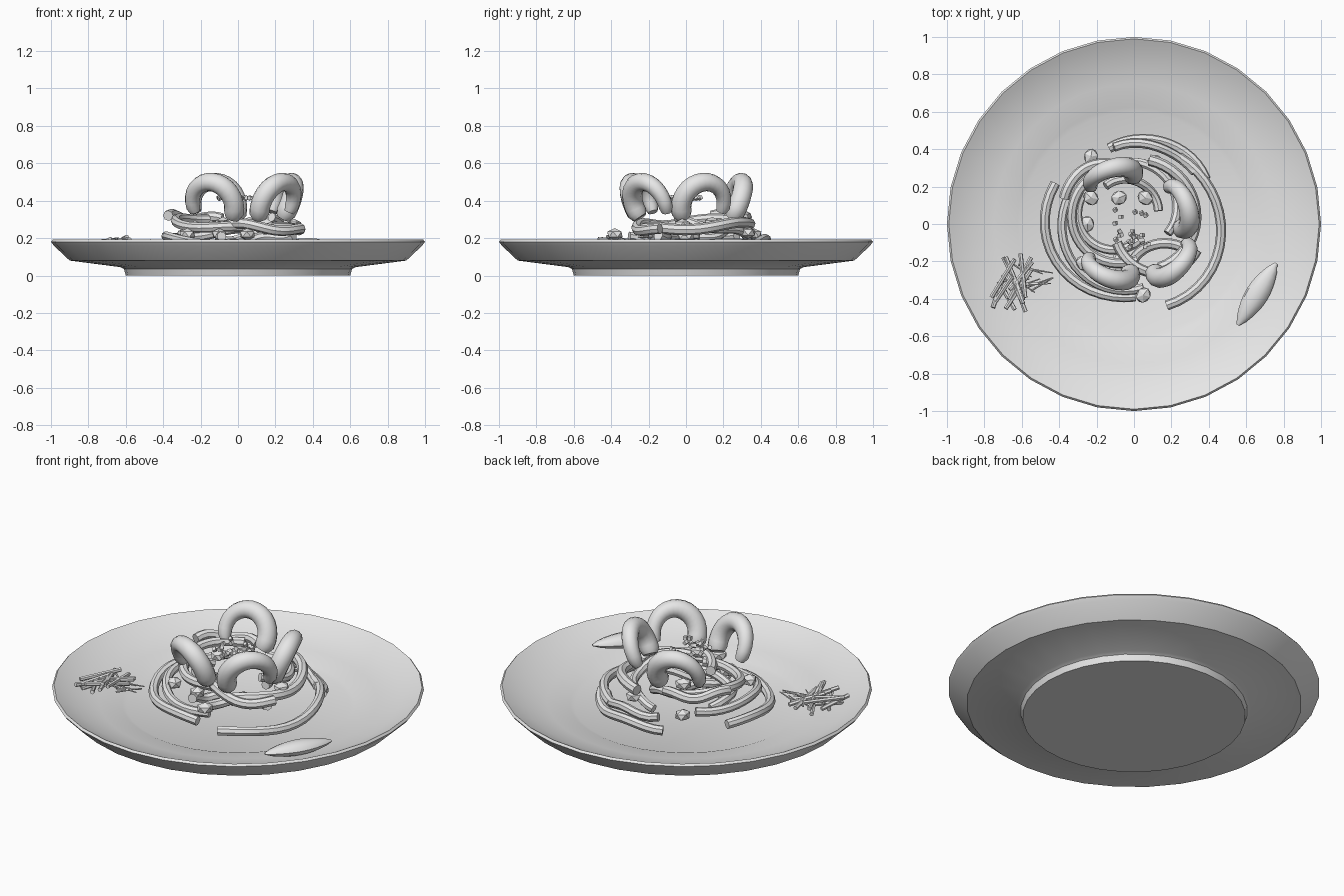
import bpy, bmesh, math, random
from mathutils import Vector, Matrix

cube = bpy.data.objects.get("Cube")
if cube:
    bpy.data.objects.remove(cube, do_unlink=True)

random.seed(4)
grey = bpy.data.materials.new("plain_grey")
grey.use_nodes = True
grey.diffuse_color = (0.8, 0.8, 0.8, 1)
grey.node_tree.nodes["Principled BSDF"].inputs["Base Color"].default_value = (0.8, 0.8, 0.8, 1)


def finish(bm, name, smooth=True, angle=40):
    bmesh.ops.recalc_face_normals(bm, faces=bm.faces)
    mesh = bpy.data.meshes.new(name)
    bm.to_mesh(mesh)
    bm.free()
    mesh.materials.append(grey)
    ob = bpy.data.objects.new(name, mesh)
    bpy.context.collection.objects.link(ob)
    if smooth:
        bpy.ops.object.select_all(action='DESELECT')
        ob.select_set(True)
        bpy.context.view_layer.objects.active = ob
        bpy.ops.object.shade_smooth_by_angle(angle=math.radians(angle))
    return ob


def add_tube(bm, points, radii, sides=8):
    """Capped tube swept along points, with one radius per point."""
    rings = []
    side = None
    for i, p in enumerate(points):
        t = (points[min(i + 1, len(points) - 1)] - points[max(i - 1, 0)]).normalized()
        if side is None:
            side = t.orthogonal().normalized()
        side = (side - t * side.dot(t)).normalized()
        up = t.cross(side)
        ring = []
        for k in range(sides):
            a = math.tau * k / sides
            ring.append(bm.verts.new(p + (side * math.cos(a) + up * math.sin(a)) * radii[i]))
        rings.append(ring)
    for r, s in zip(rings, rings[1:]):
        for k in range(sides):
            n = (k + 1) % sides
            bm.faces.new((r[k], r[n], s[n], s[k]))
    bm.faces.new(rings[0])
    bm.faces.new(rings[-1])


# Plate: revolved profile with a foot and a shallow well
profile = [(0, 0), (0.6, 0), (0.61, 0.035), (0.63, 0.045), (0.9, 0.08), (0.985, 0.16),
           (1, 0.18), (0.99, 0.192), (0.97, 0.182), (0.88, 0.14), (0.75, 0.108),
           (0.625, 0.088), (0.6, 0.078), (0, 0.078)]
bm = bmesh.new()
verts = [bm.verts.new((r, 0, z)) for r, z in profile]
edges = [bm.edges.new(pair) for pair in zip(verts, verts[1:])]
bmesh.ops.spin(bm, geom=verts + edges, axis=(0, 0, 1), cent=(0, 0, 0),
               steps=32, angle=math.tau, use_duplicate=False)
bmesh.ops.remove_doubles(bm, verts=bm.verts, dist=0.0005)
finish(bm, "plate", angle=30)

# Noodles: centre x, centre y, radius, start and end angle, start and end height, thickness
noodles = [
    (-0.05, 0.02, 0.42, 152, 278, 0.16, 0.13, 0.027),
    (0.04, -0.02, 0.43, -72, 62, 0.13, 0.17, 0.027),
    (0.06, 0.12, 0.34, 20, 124, 0.15, 0.13, 0.027),
    (0.03, 0.07, 0.36, 35, 112, 0.17, 0.2, 0.025),
    (-0.04, 0.0, 0.35, 128, 285, 0.22, 0.17, 0.025),
    (-0.07, 0.05, 0.26, 110, 290, 0.31, 0.25, 0.027),
    (-0.1, 0.06, 0.2, 150, 310, 0.2, 0.24, 0.025),
    (0.03, 0.05, 0.3, -70, 80, 0.24, 0.28, 0.03),
    (0.0, 0.1, 0.23, -40, 95, 0.3, 0.2, 0.025),
    (-0.04, 0.07, 0.17, 0, 130, 0.2, 0.28, 0.025),
    (0.17, -0.3, 0.2, 50, 165, 0.22, 0.16, 0.028),
    (0.13, -0.02, 0.24, 200, 330, 0.28, 0.24, 0.028),
    (0.06, -0.25, 0.16, 95, 200, 0.15, 0.2, 0.026),
    (-0.16, 0.1, 0.22, 70, 170, 0.3, 0.32, 0.028),
]
for n, (cx, cy, r, a0, a1, z0, z1, th) in enumerate(noodles):
    steps = max(10, int((a1 - a0) / 8))
    pts = []
    for i in range(steps + 1):
        f = i / steps
        a = math.radians(a0 + (a1 - a0) * f)
        wob = 1 + 0.02 * math.sin(5 * f + n)
        pts.append(Vector((cx + r * wob * math.cos(a), cy + r * wob * math.sin(a),
                           z0 + (z1 - z0) * f + 0.012 * math.sin(9 * f + n))))
    bm = bmesh.new()
    add_tube(bm, pts, [th] * len(pts))
    finish(bm, f"noodle_{n + 1}")

# Shrimps: upright arches from the thin tail end to the thick end, leaning outward
shrimps = [((-0.27, 0.22), (0.02, 0.31)), ((0.2, 0.25), (0.31, -0.06)),
           ((0.32, -0.11), (0.12, -0.31)), ((-0.27, -0.2), (-0.01, -0.31))]
for n, (tail, head) in enumerate(shrimps):
    p, q = Vector((*tail, 0)), Vector((*head, 0))
    mid, half = (p + q) / 2, (q - p) / 2
    half = half.normalized() * 0.12
    out = Vector((-half.y, half.x, 0)).normalized()
    if out.dot(mid) < 0:
        out = -out
    pts, radii = [], []
    for i in range(19):
        f = i / 18
        a = math.radians(200 - 235 * f)
        h = math.sin(a)
        pts.append(mid + half * math.cos(a) + out * (0.05 * h - 0.02)
                   + Vector((0, 0, 0.38 + 0.12 * h)))
        radii.append((0.036 + 0.018 * min(1, 1.6 * f)) * (0.75 if i in (0, 18) else 1))
    bm = bmesh.new()
    add_tube(bm, pts, radii, 12)
    finish(bm, f"shrimp_{n + 1}", angle=50)

# Chunks tucked among the noodles
chunks = [(-0.23, 0.36, 0.22), (0.11, 0.33, 0.23), (-0.23, 0.14, 0.26), (0.05, -0.38, 0.22),
          (-0.08, 0.14, 0.28), (0.06, 0.14, 0.28), (-0.27, -0.21, 0.22), (-0.25, 0, 0.21),
          (-0.1, -0.24, 0.22), (0.3, -0.02, 0.27)]
bm = bmesh.new()
for c in chunks:
    m = (Matrix.Translation(c) @ Matrix.Rotation(random.random() * 6, 4, 'Z')
         @ Matrix.Diagonal((1.15, 1, 0.8, 1)))
    bmesh.ops.create_icosphere(bm, subdivisions=1, radius=0.042, matrix=m)
finish(bm, "chunks", smooth=False)

# Crumbs sprinkled in a thin layer over the middle
bm = bmesh.new()
for i in range(22):
    pos = (random.uniform(-0.12, 0.1), random.uniform(-0.13, 0.09), 0.415)
    m = Matrix.Translation(pos) @ Matrix.Rotation(random.random() * 3, 4, (1, 1, 2))
    bmesh.ops.create_cube(bm, size=0.02, matrix=m)
finish(bm, "crumbs", smooth=False)

# Herb garnish: a loose heap of short stalks and finer sprigs
bm = bmesh.new()
for i in range(24):
    stalk = i < 13
    c = Vector((-0.66 + random.uniform(-0.07, 0.07), -0.35 + random.uniform(-0.08, 0.08),
                random.uniform(0.14, 0.19)))
    a = math.radians(random.choice((random.uniform(95, 120), random.uniform(50, 75))))
    length, r = random.uniform(0.08, 0.13), 0.012
    if not stalk:
        c = Vector((-0.55 + random.uniform(-0.08, 0.06), -0.28 + random.uniform(-0.05, 0.05), 0.16))
        a = math.radians(random.uniform(-35, 35))
        length, r = 0.07, 0.006
    d = Vector((math.cos(a), math.sin(a), random.uniform(-0.2, 0.2))) * length
    add_tube(bm, [c - d, c + d], [r, r * (1 if stalk else 0.5)], 6)
finish(bm, "herb_garnish", smooth=False)

# Wedge: a pointed, flattened spindle lying on the rim
bm = bmesh.new()
axis = Vector((0.76, -0.21, 0.155)) - Vector((0.555, -0.54, 0.145))
pts, radii = [], []
for i in range(11):
    f = i / 10
    pts.append(Vector((0.555, -0.54, 0.145)) + axis * f)
    radii.append(0.012 + 0.05 * math.sin(math.pi * f) ** 0.9 if 0 < i < 10 else 0.008)
add_tube(bm, pts, radii, 10)
for v in bm.verts:
    v.co.z = 0.148 + (v.co.z - 0.15) * 0.65
finish(bm, "citrus_wedge")
